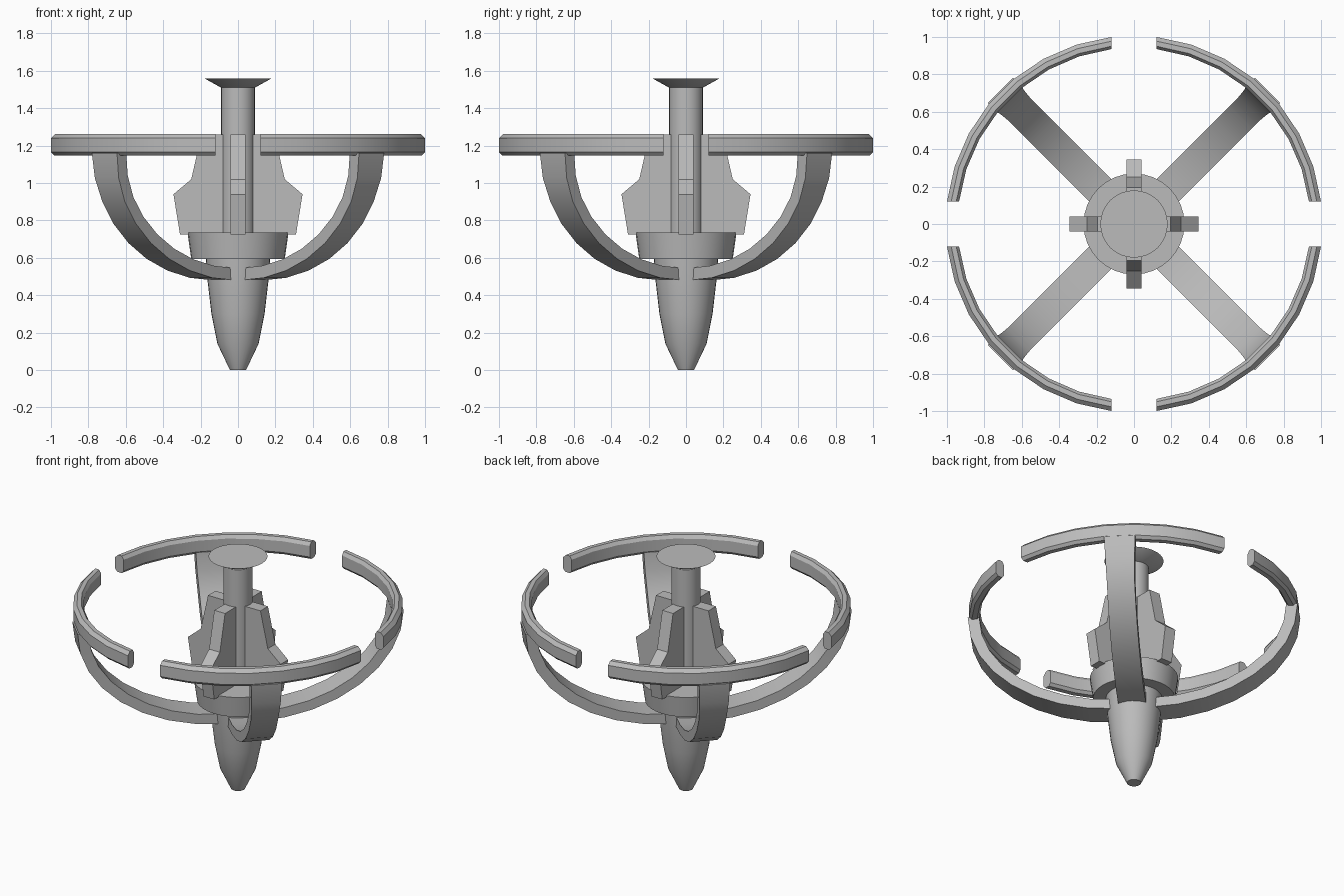
import bpy, bmesh
from math import sin, cos, pi, asin
from mathutils import Matrix

cube = bpy.data.objects.get("Cube")
if cube:
    bpy.data.objects.remove(cube)

grey = bpy.data.materials.new("light_grey")
grey.use_nodes = True
GREY = (0.5, 0.5, 0.5, 1)
grey.diffuse_color = GREY
grey.node_tree.nodes["Principled BSDF"].inputs["Base Color"].default_value = GREY


def loft(name, sections, turn=0, close=False, smooth=30):
    """Skin a row of equal-length point loops and cap both ends."""
    bm = bmesh.new()
    rows = [[bm.verts.new(p) for p in s] for s in sections]
    n = len(rows[0])
    for a, b in zip(rows, rows[1:]):
        for i in range(n):
            j = (i + 1) % n
            bm.faces.new((a[i], a[j], b[j], b[i]))
    bm.faces.new(rows[0])
    bm.faces.new(rows[-1])
    bmesh.ops.recalc_face_normals(bm, faces=bm.faces)
    bm.transform(Matrix.Rotation(turn, 4, "Z"))
    mesh = bpy.data.meshes.new(name)
    bm.to_mesh(mesh)
    bm.free()
    mesh.materials.append(grey)
    ob = bpy.data.objects.new(name, mesh)
    bpy.context.collection.objects.link(ob)
    if smooth:
        bpy.ops.object.select_all(action="DESELECT")
        ob.select_set(True)
        bpy.context.view_layer.objects.active = ob
        bpy.ops.object.shade_smooth_by_angle(angle=smooth * pi / 180)
    return ob


def lathe(name, profile, sides=32):
    angles = [2 * pi * i / sides for i in range(sides)]
    loft(name, [[(r * cos(a), r * sin(a), z) for a in angles] for r, z in profile])


# Central body
lathe("nose_cone", [(0.043, 0), (0.11, 0.14), (0.142, 0.3), (0.163, 0.48), (0.172, 0.6)])
lathe("collar", [(0.25, 0.595), (0.27, 0.735)])
lathe("column", [(0.09, 0.72), (0.09, 1.515)])
lathe("flared_cap", [(0.09, 1.51), (0.18, 1.56)])

# Outline of a fin (distance from axis, height)
FIN = [(0, 0.725), (0.31, 0.725), (0.345, 0.94), (0.25, 1.02), (0.195, 1.26), (0, 1.26)]

# Chamfered cross-section of the ring (radius, height)
RING = [(1.007, 1.165), (1.007, 1.24), (0.985, 1.262), (0.958, 1.262),
        (0.943, 1.24), (0.943, 1.165), (0.958, 1.147), (0.99, 1.147)]
GAP, RING_STEPS, ARM_STEPS = 0.12, 7, 8


def ring_section(t):
    pts = []
    for r, z in RING:
        start = asin(GAP / r)
        a = start + (pi / 2 - 2 * start) * t
        pts.append((r * cos(a), r * sin(a), z))
    return pts


def arm_section(t):
    # Elliptical sweep from under the ring down to the body
    c, s = cos(t * pi / 2), sin(t * pi / 2)
    w = 0.085 + 0.01 * max(0, 1 - 4 * t)
    outer = (0.1 + 0.91 * c, 1.16 - 0.68 * s)
    inner = (0.1 + 0.84 * c, 1.16 - 0.615 * s)
    return [(outer[0], -w, outer[1]), (outer[0], w, outer[1]),
            (inner[0], w, inner[1]), (inner[0], -w, inner[1])]


# Four-fold repeats: fins on the axes, ring quarters and arms on the diagonals
for k in range(4):
    turn = k * pi / 2
    loft(f"fin_{k + 1}", [[(r, y, z) for r, z in FIN] for y in (-0.04, 0.04)], turn, smooth=0)
    loft(f"ring_quarter_{k + 1}", [ring_section(i / RING_STEPS) for i in range(RING_STEPS + 1)], turn)
    loft(f"curved_arm_{k + 1}", [arm_section(i / ARM_STEPS) for i in range(ARM_STEPS + 1)], turn + pi / 4)
